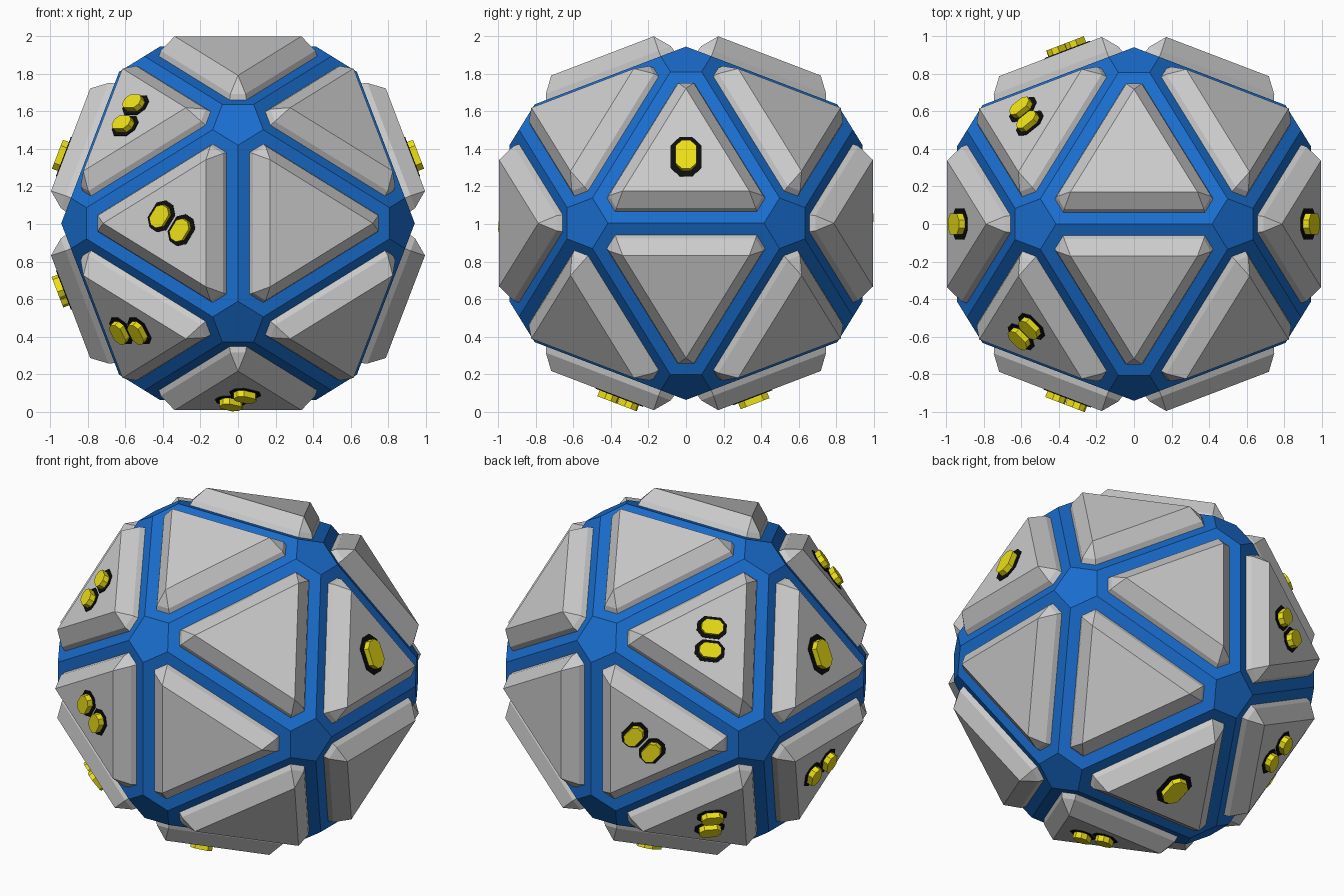
import bpy, bmesh, math
from itertools import combinations
from mathutils import Vector, Matrix

if "Cube" in bpy.data.objects:
    bpy.data.objects.remove(bpy.data.objects["Cube"])

CENTRE = Vector((0, 0, 1.004))
S = 0.582                       # half edge length of the icosahedron
P = S * (1 + math.sqrt(5)) / 2
CUT = 0.143                     # how far each corner is cut along its edges


def material(name, colour):
    m = bpy.data.materials.new(name)
    m.diffuse_color = (*colour, 1)
    m.use_nodes = True
    m.node_tree.nodes["Principled BSDF"].inputs["Base Color"].default_value = m.diffuse_color
    return m


blue = material("blue", (0.01, 0.155, 0.62))
black = material("black", (0.004, 0.004, 0.004))
yellow = material("yellow", (0.85, 0.75, 0.008))


def to_mesh(bm, name, mat=None):
    bmesh.ops.recalc_face_normals(bm, faces=bm.faces)
    me = bpy.data.meshes.new(name)
    bm.to_mesh(me)
    bm.free()
    if mat:
        me.materials.append(mat)
    return me


def place(name, me, matrix):
    ob = bpy.data.objects.new(name, me)
    bpy.context.collection.objects.link(ob)
    ob.matrix_world = Matrix.Translation(CENTRE) @ matrix
    return ob


def frame(normal, up):
    """Rotation with local z along the normal and local y along up."""
    z = normal.normalized()
    y = (up - z * up.dot(z)).normalized()
    return Matrix((y.cross(z), y, z)).transposed().to_4x4()


# Icosahedron corners, edges and faces
corners = []
for a in (-1, 1):
    for b in (-1, 1):
        corners += [Vector((0, a * P, b * S)), Vector((b * S, 0, a * P)),
                    Vector((a * P, b * S, 0))]
near = lambda u, v: abs((u - v).length - 2 * S) < 1e-3
edges = [(u, v) for u, v in combinations(corners, 2) if near(u, v)]
faces = [t for t in combinations(corners, 3)
         if all(near(u, v) for u, v in combinations(t, 2))]

# Blue core: icosahedron with its corners cut off to pentagons
bm = bmesh.new()
for u, v in edges:
    bm.verts.new(u.lerp(v, CUT))
    bm.verts.new(v.lerp(u, CUT))
bmesh.ops.convex_hull(bm, input=bm.verts[:])
bmesh.ops.dissolve_limit(bm, angle_limit=0.01, verts=bm.verts[:], edges=bm.edges[:])
place("core", to_mesh(bm, "core", blue), Matrix())


# Triangular armour panel: cut-corner base, short wall, wide bevel to a sharp top
def cut_triangle(r, tip, z):
    pts = []
    for k in range(3):
        a = math.radians(90 + 120 * k)
        d = Vector((math.cos(a), math.sin(a), 0))
        side = Vector((-d.y, d.x, 0)) * (2 * r - tip) / math.sqrt(3)
        pts += [d * tip - side, d * tip + side]
    return [p + Vector((0, 0, z)) for p in pts]


bm = bmesh.new()
low = [bm.verts.new(p) for p in cut_triangle(0.274, 0.466, 0.865)]
mid = [bm.verts.new(p) for p in cut_triangle(0.261, 0.452, 0.911)]
top = [bm.verts.new((0.39 * math.cos(math.radians(90 + 120 * k)),
                     0.39 * math.sin(math.radians(90 + 120 * k)), 0.992))
       for k in range(3)]
bm.faces.new(low[::-1])
bm.faces.new(top)
for i in range(6):
    j = (i + 1) % 6
    bm.faces.new((low[i], low[j], mid[j], mid[i]))
for k in range(3):
    n = (k + 1) % 3
    bm.faces.new((mid[2 * k], mid[2 * k + 1], top[k]))
    bm.faces.new((mid[2 * k + 1], mid[2 * n], top[n], top[k]))
panel = to_mesh(bm, "panel")
for i, f in enumerate(faces):
    place(f"panel_{i + 1}", panel, frame(f[0] + f[1] + f[2], f[0]))


# Plain raised markers: a yellow block on a thin black plate
def tile(name, w, h, z0, z1, mat):
    bm = bmesh.new()
    c = 0.3 * w
    ring = [(w / 2, -h / 2 + c), (w / 2, h / 2 - c), (w / 2 - c, h / 2), (c - w / 2, h / 2),
            (-w / 2, h / 2 - c), (-w / 2, c - h / 2), (c - w / 2, -h / 2), (w / 2 - c, -h / 2)]
    base = bm.faces.new([bm.verts.new((x, y, z0)) for x, y in ring])
    ext = bmesh.ops.extrude_face_region(bm, geom=[base])["geom"]
    bmesh.ops.translate(bm, vec=(0, 0, z1 - z0),
                        verts=[g for g in ext if isinstance(g, bmesh.types.BMVert)])
    return to_mesh(bm, name, mat)


small = (tile("marker_block", 0.085, 0.125, 0.985, 1.03, yellow),
         tile("marker_plate", 0.125, 0.17, 0.985, 0.996, black))
large = (tile("large_block", 0.11, 0.165, 0.985, 1.03, yellow),
         tile("large_plate", 0.165, 0.225, 0.985, 0.996, black))

# Face normal and, for pairs, the direction the two markers are spread
A, B = 0.357, 0.934
marks = [
    ((B, 0, A), None), ((-B, 0, A), None), ((0, A, -B), None),
    ((-A, -B, 0), (0.13, -0.05, -0.09)), ((-1, -1, 1), (0.05, 0.05, 0.11)),
    ((-1, 1, 1), (0.04, -0.08, 0.12)), ((-A, B, 0), (-0.7, -0.27, -0.66)),
    ((-1, 1, -1), (1, -1, -2)), ((-B, 0, -A), (-0.1, -0.9, 0.3)),
    ((0, -A, -B), (0.07, -0.1, 0.03)), ((-1, -1, -1), (1, -1, 0)),
]
for i, (n, spread) in enumerate(marks):
    n = Vector(n)
    if spread is None:
        rot, offsets, meshes = frame(n, Vector((0, 0.001, 1))), (0,), large
    else:
        rot, offsets, meshes = frame(n, n.cross(Vector(spread))), (-0.068, 0.068), small
    for k, x in enumerate(offsets):
        m = rot @ Matrix.Translation((x, 0, 0))
        place(f"marker_block_{i + 1}_{k + 1}", meshes[0], m)
        place(f"marker_plate_{i + 1}_{k + 1}", meshes[1], m)
